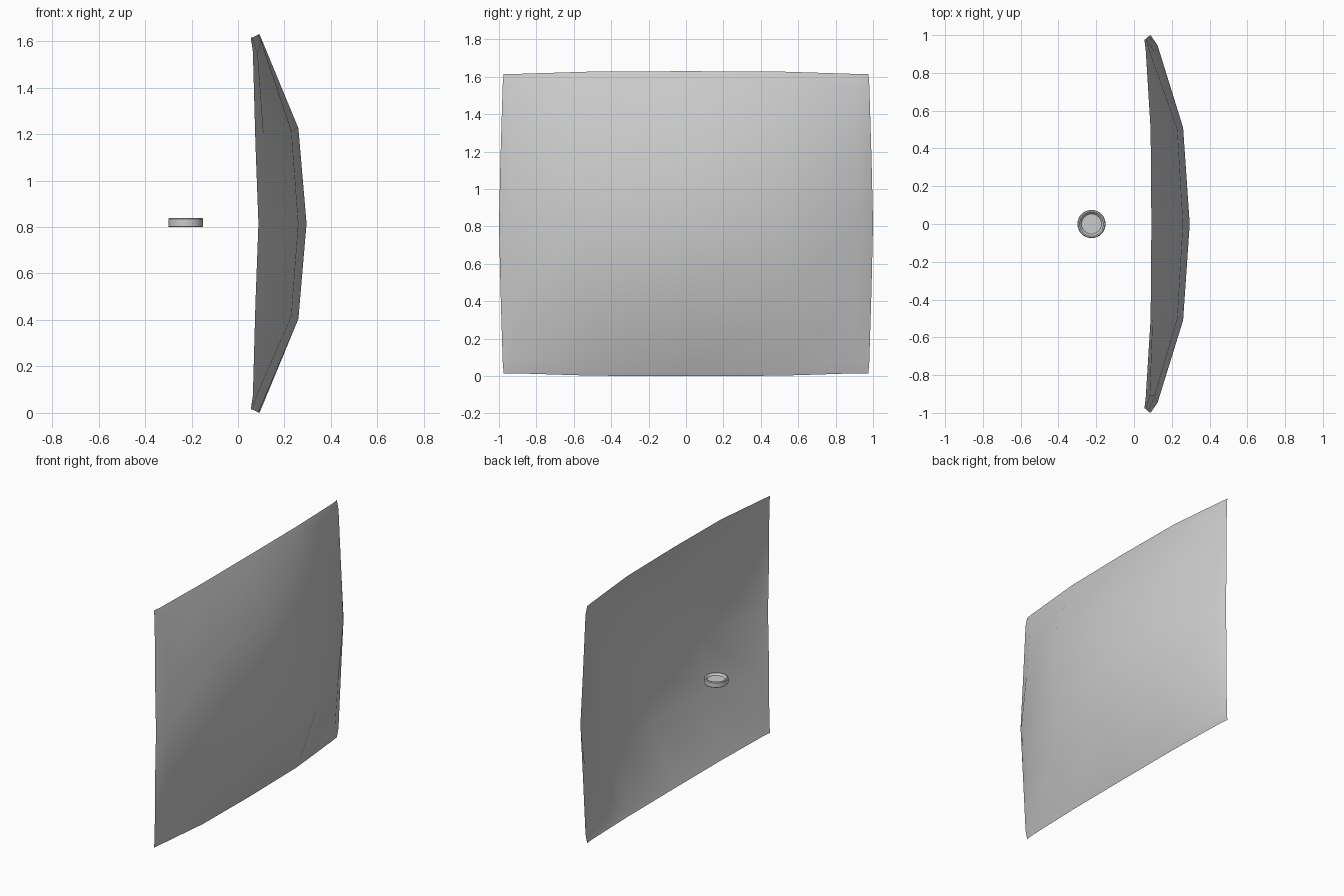
import bpy, bmesh, math

if "Cube" in bpy.data.objects:
    bpy.data.objects.remove(bpy.data.objects["Cube"])

CZ = 0.815  # mid height of the panel


def make_object(name, bm, angle):
    bmesh.ops.remove_doubles(bm, verts=bm.verts, dist=1e-5)
    bmesh.ops.recalc_face_normals(bm, faces=bm.faces)
    me = bpy.data.meshes.new(name)
    bm.to_mesh(me)
    bm.free()
    ob = bpy.data.objects.new(name, me)
    bpy.context.collection.objects.link(ob)
    bpy.ops.object.select_all(action='DESELECT')
    ob.select_set(True)
    bpy.context.view_layer.objects.active = ob
    bpy.ops.object.shade_smooth_by_angle(angle=math.radians(angle))
    return ob


# Curved panel: one thin bulging sheet, a quarter grid mirrored four ways.
# Rows run from mid height to the rim, columns from the middle to the side rim.
QUARTER = [
    [(.295, 0, 0), (.26, .51, 0), (.125, .945, 0), (.088, 1.0, 0)],
    [(.26, 0, .41), (.23, .50, .40), (.11, .91, .385), (.075, .992, .345)],
    [(.103, 0, .79), (.10, .50, .785), (.085, .91, .73), (.064, .98, .74)],
    [(.092, 0, .815), (.088, .50, .813), (.062, .92, .80), (.055, .975, .80)],
]
bm = bmesh.new()
for sy in (1, -1):
    for sz in (1, -1):
        grid = [[bm.verts.new((x, sy * y, CZ + sz * z)) for x, y, z in row]
                for row in QUARTER]
        for i in range(3):
            for j in range(3):
                q = [grid[i][j], grid[i][j + 1], grid[i + 1][j + 1], grid[i + 1][j]]
                bm.faces.new(q if sy * sz > 0 else q[::-1])
make_object("curved_panel", bm, 35)

# Small round knob with a recessed top: a profile turned around its axis
PROFILE = [(0, .80), (.072, .80), (.075, .803), (.075, .834), (.071, .838),
           (.064, .838), (.053, .826), (0, .826)]
bm = bmesh.new()
verts = [bm.verts.new((r - .225, 0, z)) for r, z in PROFILE]
edges = [bm.edges.new(p) for p in zip(verts, verts[1:])]
bmesh.ops.spin(bm, geom=verts + edges, cent=(-.225, 0, 0), axis=(0, 0, 1),
               angle=2 * math.pi, steps=24, use_merge=True)
make_object("round_knob", bm, 30)
